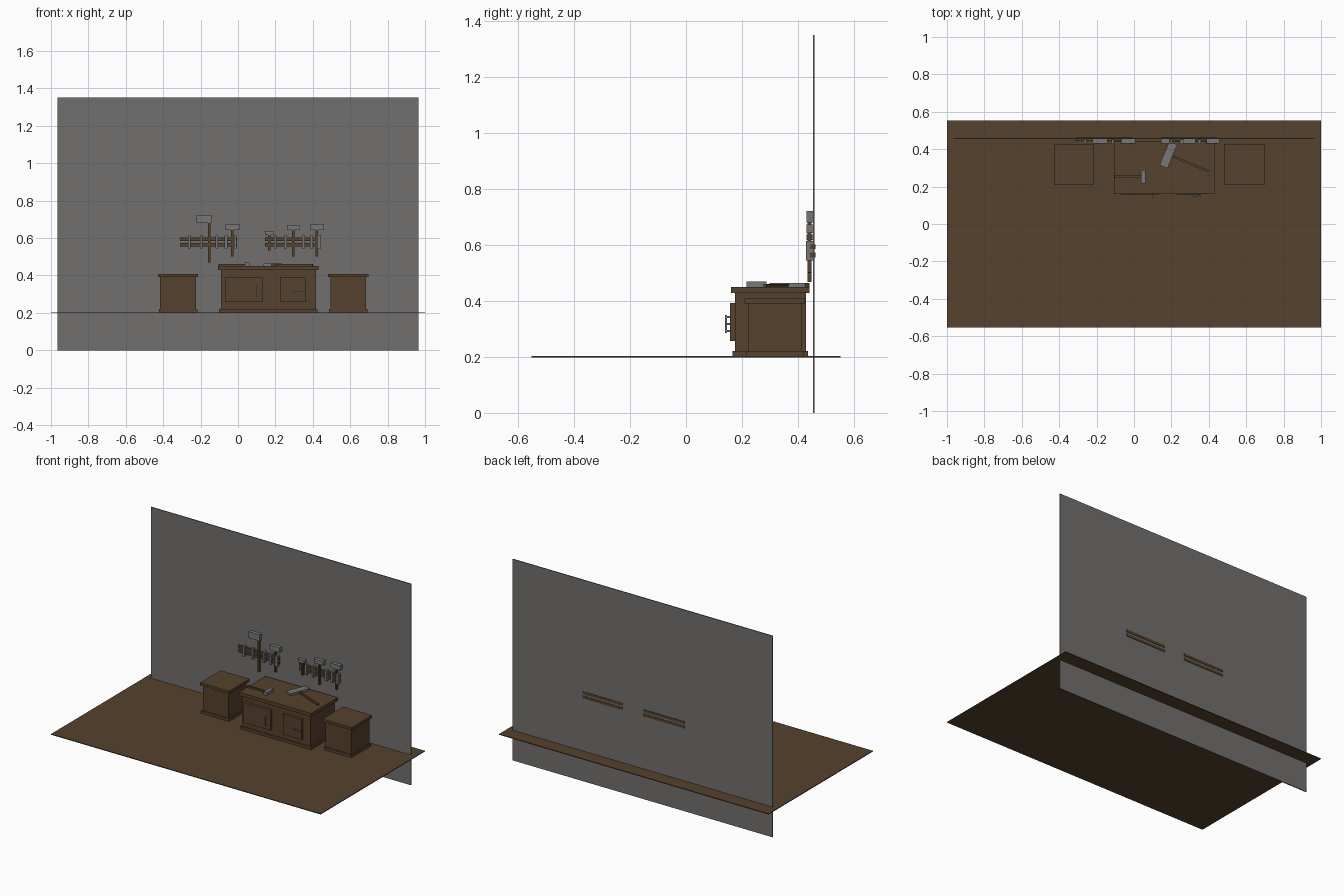
import bpy
import math

if "Cube" in bpy.data.objects:
    bpy.data.objects.remove(bpy.data.objects["Cube"])


def material(name, rgb):
    m = bpy.data.materials.new(name)
    m.diffuse_color = (*rgb, 1)
    m.use_nodes = True
    m.node_tree.nodes["Principled BSDF"].inputs["Base Color"].default_value = m.diffuse_color
    return m


WOOD = material("brown wood", (0.093, 0.054, 0.026))
STONE = material("grey wall", (0.165, 0.160, 0.158))
METAL = material("grey metal", (0.185, 0.185, 0.190))


def box(name, x, y, z, mat, turn=0):
    """Box from (min, max) ranges, optionally turned about z."""
    bpy.ops.mesh.primitive_cube_add(size=1, location=(sum(x) / 2, sum(y) / 2, sum(z) / 2))
    ob = bpy.context.object
    ob.name = name
    ob.scale = (x[1] - x[0], y[1] - y[0], z[1] - z[0])
    ob.rotation_euler.z = turn
    ob.data.materials.append(mat)
    return ob


def around(c, size):
    return (c - size / 2, c + size / 2)


# Floor and back wall
box("floor", (-1, 1), (-0.553, 0.553), (0.198, 0.203), WOOD)
box("wall", (-0.965, 0.965), (0.454, 0.460), (0, 1.35), STONE)


# Cabinets: plinth, body and overhanging top
def cabinet(name, x, y, top, slab, lip):
    box(name + "_plinth", (x[0] + lip * 0.4, x[1] - lip * 0.4),
        (y[0] + lip * 0.4, y[1] - lip * 0.4), (0.2, 0.221), WOOD)
    box(name + "_body", (x[0] + lip, x[1] - lip), (y[0] + lip, y[1] - lip), (0.2, top - slab), WOOD)
    box(name + "_top", x, y, (top - slab, top), WOOD)


cabinet("workbench", (-0.106, 0.430), (0.161, 0.442), 0.450, 0.022, 0.014)
cabinet("left_cabinet", (-0.428, -0.213), (0.209, 0.426), 0.409, 0.018, 0.012)
cabinet("right_cabinet", (0.482, 0.697), (0.209, 0.426), 0.409, 0.018, 0.012)

# Workbench doors
box("left_door", (-0.070, 0.131), (0.157, 0.177), (0.257, 0.392), WOOD)
box("right_door", (0.225, 0.361), (0.157, 0.177), (0.257, 0.392), WOOD)


# Pull handles: a bar on two posts
def pull(name, x, z, vertical):
    t, half = 0.007, 0.032
    for s in (-1, 1):
        d = s * (half - t)
        px, pz = (x, z + d) if vertical else (x + d, z)
        box(name + "_post", around(px, t), (0.145, 0.160), around(pz, t), METAL)
    w, h = (t, 2 * half) if vertical else (2 * half, t)
    box(name + "_bar", around(x, w), (0.140, 0.147), around(z, h), METAL)


pull("left_pull", 0.103, 0.318, True)
pull("right_pull", 0.325, 0.318, False)

# Wall racks: two rails with metal pegs
for side, x, pegs in (("left", (-0.310, -0.006), (-0.261, -0.197, -0.113, -0.064, -0.015)),
                      ("right", (0.144, 0.444), (0.200, 0.254, 0.350, 0.393, 0.436))):
    for z in ((0.585, 0.602), (0.556, 0.573)):
        box(side + "_rack_rail", x, (0.443, 0.463), z, WOOD)
    for p in pegs:
        box(side + "_rack_peg", around(p, 0.014), (0.429, 0.453), (0.544, 0.614), METAL)

# Hanging hammers: head x range, head z range, handle x, handle bottom
for hx, hz, px, low in (((-0.222, -0.142), (0.680, 0.722), -0.154, 0.468),
                        ((-0.067, 0.007), (0.642, 0.674), -0.031, 0.500),
                        ((0.144, 0.190), (0.617, 0.637), 0.168, 0.532),
                        ((0.262, 0.330), (0.642, 0.670), 0.295, 0.502),
                        ((0.387, 0.456), (0.642, 0.674), 0.420, 0.502)):
    box("hanging_hammer_head", hx, (0.430, 0.455), hz, METAL)
    box("hanging_hammer_handle", around(px, 0.013), (0.435, 0.449), (low, hz[0] + 0.002), WOOD)

# Hammers lying on the workbench
box("small_hammer_head", (0.037, 0.062), (0.217, 0.288), (0.450, 0.470), METAL)
box("small_hammer_handle", (-0.105, 0.040), around(0.252, 0.012), (0.450, 0.461), WOOD)

turn = math.radians(-22.5)
box("large_hammer_head", around(0.184, 0.046), around(0.370, 0.137), (0.450, 0.464), METAL, turn)
box("large_hammer_handle", around(0.303, 0.206), around(0.322, 0.012), (0.450, 0.461), WOOD, turn)
